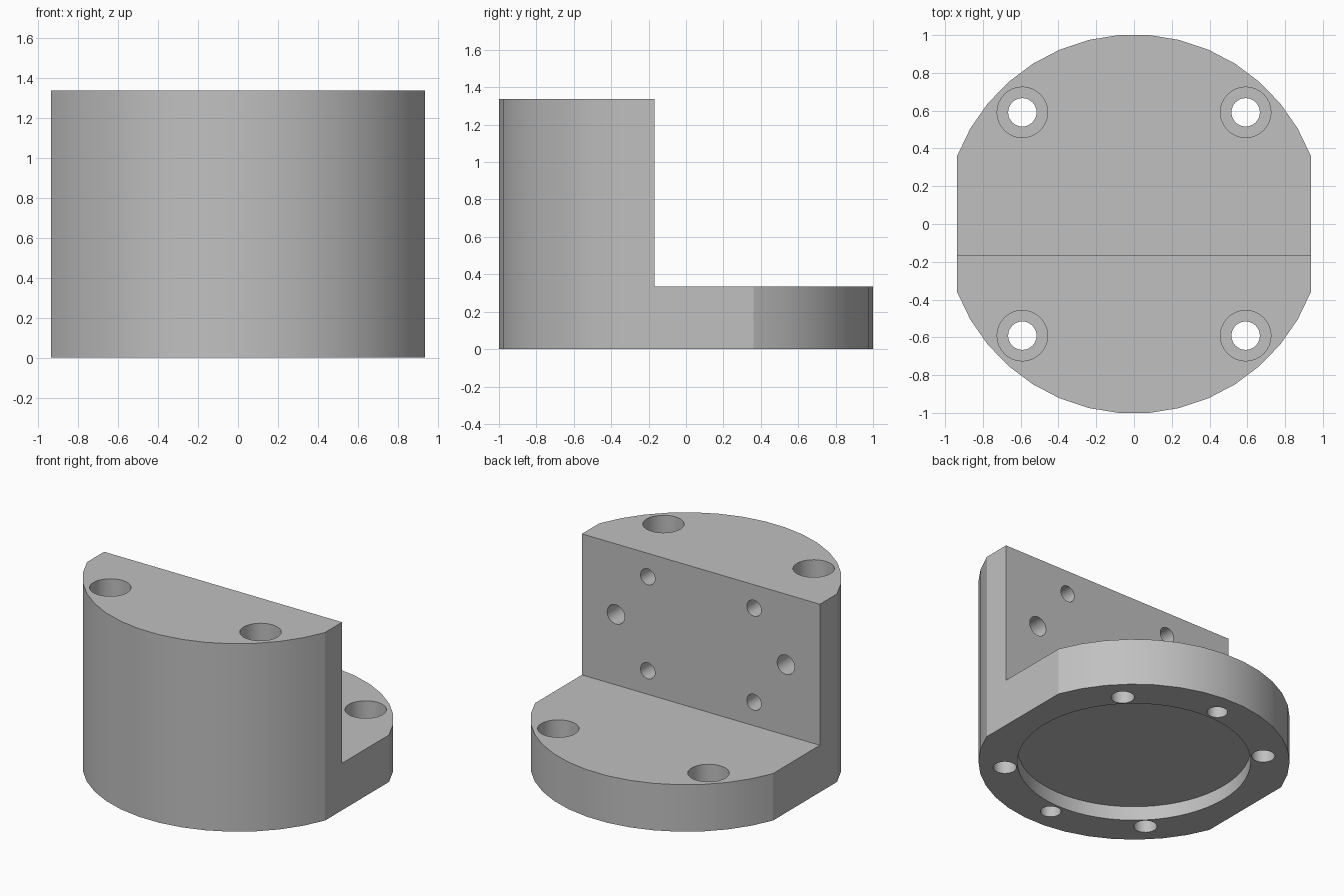
import bpy, bmesh, math
from mathutils import Matrix, Vector

cube = bpy.data.objects.get("Cube")
if cube:
    bpy.data.objects.remove(cube)

S = 1 / 59.8          # design units to scene units
R, FLAT = 60, 56      # disc radius, distance to the side flats
HEIGHT, BASE, WALL_Y = 80, 20, -10

metal = bpy.data.materials.new("grey metal")
metal.use_nodes = True
grey = (0.53, 0.53, 0.53, 1)
metal.diffuse_color = grey
metal.node_tree.nodes["Principled BSDF"].inputs["Base Color"].default_value = grey


def make_object(name, bm):
    bmesh.ops.scale(bm, vec=(S, S, S), verts=bm.verts)
    bmesh.ops.recalc_face_normals(bm, faces=bm.faces)
    mesh = bpy.data.meshes.new(name)
    bm.to_mesh(mesh)
    bm.free()
    mesh.materials.append(metal)
    obj = bpy.data.objects.new(name, mesh)
    bpy.context.collection.objects.link(obj)
    return obj


# Round body with two side flats
a0 = math.acos(FLAT / R)
step = (math.pi - 2 * a0) / 15
angles = [a0 + i * step for i in range(16)]
angles += [a + math.pi for a in angles]
bm = bmesh.new()
outline = bm.faces.new([bm.verts.new((R * math.cos(a), R * math.sin(a), 0)) for a in angles])
top = bmesh.ops.extrude_face_region(bm, geom=[outline])["geom"]
bmesh.ops.translate(bm, vec=(0, 0, HEIGHT),
                    verts=[g for g in top if isinstance(g, bmesh.types.BMVert)])
body = make_object("mounting_bracket", bm)
bpy.context.view_layer.objects.active = body
body.select_set(True)


def cut(bm):
    """Subtract a shape from the body and discard it."""
    cutter = make_object("cutter", bm)
    cutter.hide_render = True
    mod = body.modifiers.new("cut", 'BOOLEAN')
    mod.operation = 'DIFFERENCE'
    mod.solver = 'EXACT'
    mod.object = cutter
    bpy.ops.object.modifier_apply(modifier=mod.name)
    bpy.data.objects.remove(cutter)


def drill(start, end, radius, sides=32):
    start, end = Vector(start), Vector(end)
    axis = end - start
    bm = bmesh.new()
    turn = axis.to_track_quat('Z', 'Y').to_matrix().to_4x4()
    bmesh.ops.create_cone(bm, cap_ends=True, segments=sides, radius1=radius, radius2=radius,
                          depth=axis.length,
                          matrix=Matrix.Translation((start + end) / 2) @ turn)
    cut(bm)


# Step that leaves the upright wall at the front
bm = bmesh.new()
bmesh.ops.create_cube(bm, size=1, matrix=Matrix.Translation((0, WALL_Y + 50, BASE + 50))
                      @ Matrix.Diagonal((200, 100, 100, 1)))
cut(bm)

# Round recess underneath
drill((0, 0, -5), (0, 0, 6), 45, 64)

# Counterbored bolt holes at the four corners
p = 50 * math.sqrt(0.5)
for x in (-p, p):
    for y in (-p, p):
        drill((x, y, 10), (x, y, HEIGHT + 5), 8)
        drill((x, y, -5), (x, y, 15), 4.5)

# Blind pin holes underneath
for y in (-50, 50):
    drill((0, y, -5), (0, y, 12), 4)

# Blind holes in the wall face
mid = (HEIGHT + BASE) / 2
for side in (-1, 1):
    for x, z, r in ((25, mid - 20, 3.4), (25, mid + 20, 3.4), (40, mid, 4.1)):
        drill((side * x, WALL_Y + 5, z), (side * x, WALL_Y - 15, z), r)

bpy.ops.object.shade_smooth_by_angle(angle=math.radians(20))
